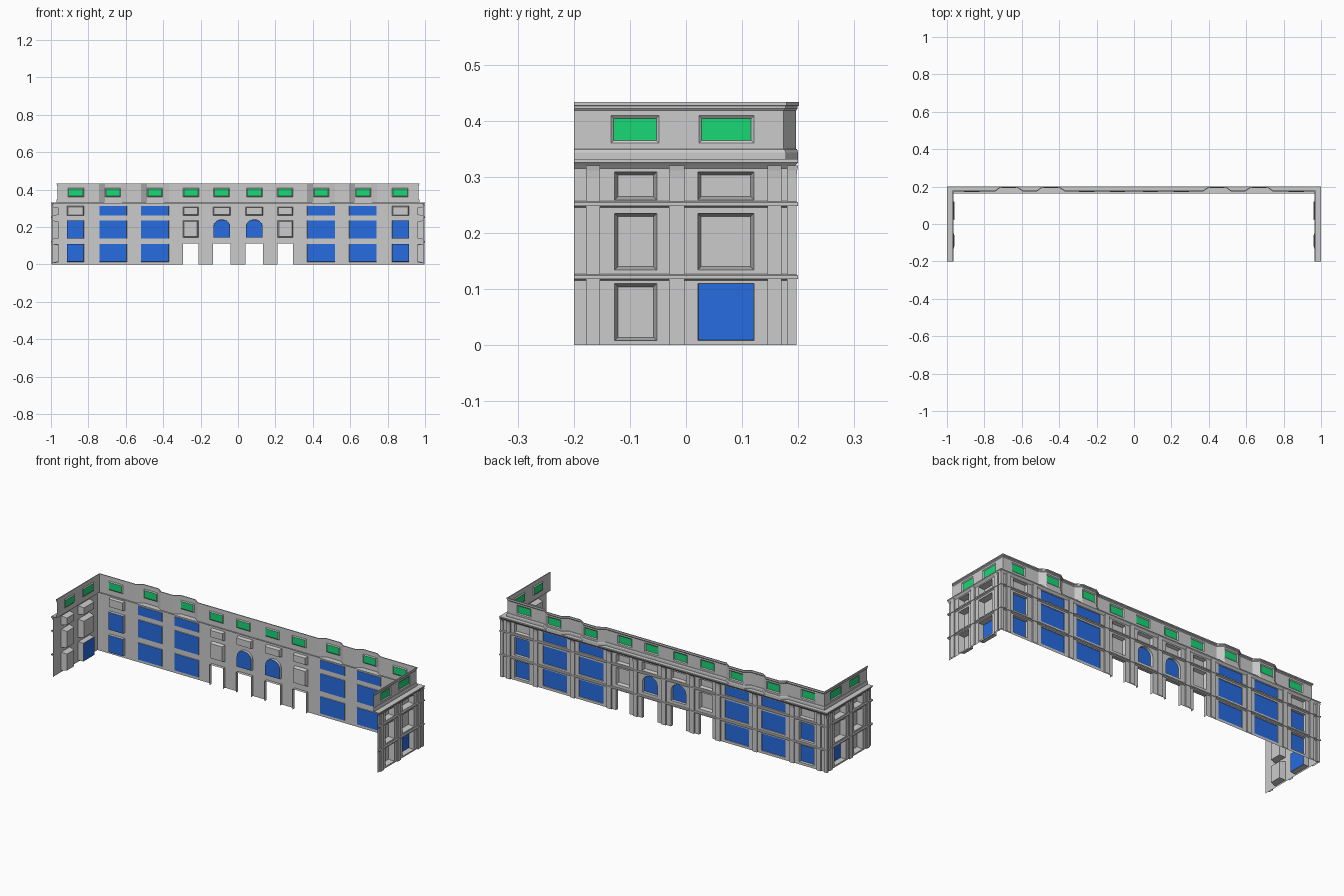
import bpy, bmesh, math
from mathutils import Vector

if "Cube" in bpy.data.objects:
    bpy.data.objects.remove(bpy.data.objects["Cube"])

W, Y, END = 0.99, 0.19, -0.2        # wall planes and open end of the wings
PX, PY, BAY = 0.966, 0.174, 0.196   # parapet planes and projecting bays
MATS = {}
for key, col in (("blue", (0.02, 0.15, 0.75, 1)), ("green", (0.01, 0.68, 0.18, 1))):
    MATS[key] = bpy.data.materials.new(key + "_glass")
    MATS[key].diffuse_color = col


def face(bm, pts, look):
    """Add a polygon facing the look direction."""
    f = bm.faces.new([bm.verts.new(p) for p in pts])
    f.normal_update()
    if f.normal.dot(look) < 0:
        f.normal_flip()


def finish(bm, name, mat=None):
    """Right half mesh, mirrored to the left."""
    bmesh.ops.remove_doubles(bm, verts=bm.verts, dist=1e-5)
    me = bpy.data.meshes.new(name)
    bm.to_mesh(me)
    bm.free()
    if mat:
        me.materials.append(mat)
    ob = bpy.data.objects.new(name, me)
    bpy.context.collection.objects.link(ob)
    ob.modifiers.new("mirror", 'MIRROR').merge_threshold = 1e-5


def frame(a, b):
    a, b = Vector((*a, 0)), Vector((*b, 0))
    t = (b - a).normalized()
    n = Vector((t.y, -t.x, 0))
    return a, b, n, lambda u, d, z: a + t * u + n * d + Vector((0, 0, z))


def outline(u0, u1, z0, z1, arch):
    """Opening outline, with a round head when arched."""
    if not arch:
        return [(u0, z0), (u1, z0), (u1, z1), (u0, z1)]
    r, c = (u1 - u0) / 2, (u0 + u1) / 2
    h = r * 0.9
    return [(u0, z0), (u1, z0)] + [(c + r * math.cos(math.pi * i / 12), z1 - h + h * math.sin(math.pi * i / 12))
                                   for i in range(13)]


def wall(bms, a, b, z0, z1, opens=()):
    """Wall sheet from a to b. Opening: world range, z range, depth, bevel, fill."""
    a, b, n, P = frame(a, b)
    ax = 0 if abs(n.y) > 0.5 else 1
    s = 1 if b[ax] > a[ax] else -1
    L = (b - a).length
    ops = []
    for o in opens:
        u = sorted(((o[0] - a[ax]) * s, (o[1] - a[ax]) * s))
        ops.append((u[0], u[1], *o[2:]))
    us = sorted({0, L, *[round(v, 5) for o in ops for v in o[:2]]})
    zs = sorted({z0, z1, *[v for o in ops for v in o[2:4]]})
    g = bms["grey"]
    for p, q in zip(us, us[1:]):
        for r, t in zip(zs, zs[1:]):
            cu, cz = (p + q) / 2, (r + t) / 2
            if not any(o[0] < cu < o[1] and o[2] < cz < o[3] for o in ops):
                face(g, [P(p, 0, r), P(q, 0, r), P(q, 0, t), P(p, 0, t)], n)
    for u0, u1, l, h, dep, bev, fill in ops:
        arch = fill == "arch"
        rim = outline(u0, u1, l, h, arch)
        back = outline(u0 + bev, u1 - bev, l + bev, h - bev, arch)
        mid = P((u0 + u1) / 2, 0, (l + h) / 2)
        for i in range(len(rim)):
            j = (i + 1) % len(rim)
            if (rim[i][0] - rim[j][0]) ** 2 + (rim[i][1] - rim[j][1]) ** 2 < 1e-10:
                continue
            if l <= 0 and i == 0:
                continue
            pts = [P(rim[i][0], 0, rim[i][1]), P(rim[j][0], 0, rim[j][1]),
                   P(back[j][0], -dep, back[j][1]), P(back[i][0], -dep, back[i][1])]
            face(g, pts, mid - pts[0] * 0.5 - pts[1] * 0.5)
        if arch:    # spandrels beside the round head
            for i in range(2, 14):
                p, q = rim[i], rim[i + 1]
                c = (u1, h) if i < 8 else (u0, h)
                face(g, [P(c[0], 0, c[1]), P(p[0], 0, p[1]), P(q[0], 0, q[1])], n)
        if fill != "none":
            face(bms["blue" if arch else fill], [P(x, -dep, z) for x, z in back], n)


def sweep(name, path, profile):
    """Moulding profile (outward, z) swept along a path with mitred corners."""
    bm = bmesh.new()
    ns = [frame(p, q)[2] for p, q in zip(path, path[1:])]
    rows = []
    for i, p in enumerate(path):
        m, k = ns[max(i - 1, 0)], ns[min(i, len(ns) - 1)]
        v = (m + k) / (1 + m.dot(k))
        rows.append([Vector((*p, z)) + v * d for d, z in profile])
    for i, n in enumerate(ns):
        for k in range(len(profile) - 1):
            dd, dz = profile[k + 1][0] - profile[k][0], profile[k + 1][1] - profile[k][1]
            face(bm, [rows[i][k], rows[i + 1][k], rows[i + 1][k + 1], rows[i][k + 1]],
                 n * dz - Vector((0, 0, dd)))
    finish(bm, name)


def new_set():
    return {k: bmesh.new() for k in ("grey", "blue", "green")}


# Main walls: three storeys of windows, doors and panels
floors = ((0.014, 0.109), (0.138, 0.236), (0.261, 0.312))
back_open = []
for x0, x1, dep in ((0.37, 0.519, 0.003), (0.594, 0.741, 0.003), (0.824, 0.914, 0.014)):
    for i, (l, h) in enumerate(floors):
        panel = i == 2 and x0 > 0.8
        back_open.append((x0, x1, l, h, dep, 0.004 if panel else 0.001, "grey" if panel else "blue"))
for x0, x1 in ((0.041, 0.134), (0.212, 0.294)):
    back_open.append((x0, x1, 0, 0.112, 0.017, 0, "none"))
    back_open.append((x0, x1, 0.261, 0.308, 0.017, 0.005, "grey"))
back_open.append((0.042, 0.132, 0.143, 0.24, 0.014, 0.001, "arch"))
back_open.append((0.212, 0.294, 0.143, 0.236, 0.017, 0.006, "grey"))
side_open = []
for y0, y1 in ((-0.127, -0.052), (0.021, 0.121)):
    for i, (l, h) in enumerate(((0.008, 0.11), (0.134, 0.235), (0.259, 0.309))):
        glazed = i == 0 and y0 > 0
        side_open.append((y0, y1, l, h, 0.031, 0.001 if glazed else 0.006, "blue" if glazed else "grey"))
bms = new_set()
wall(bms, (W, Y), (0, Y), 0, 0.327, back_open)
wall(bms, (W, END), (W, Y), 0, 0.327, side_open)
bms["green"].free()
finish(bms["grey"], "main_wall")
finish(bms["blue"], "window_glass", MATS["blue"])

# Parapet with projecting bays and upper windows
ppath = [(PX, END), (PX, PY), (0.743, PY), (0.711, BAY), (0.626, BAY), (0.594, PY),
         (0.519, PY), (0.487, BAY), (0.402, BAY), (0.37, PY), (0, PY)]
lights = {0: [(-0.134, -0.048), (0.023, 0.121)], 1: [(0.824, 0.910)], 3: [(0.627, 0.710)],
          7: [(0.403, 0.486)], 9: [(0.209, 0.295), (0.045, 0.131)]}
bms = new_set()
for i, (p, q) in enumerate(zip(ppath, ppath[1:])):
    wall(bms, p, q, 0.332, 0.433, [(s, t, 0.36, 0.409, 0.004, 0.005, "green") for s, t in lights.get(i, [])])
bms["blue"].free()
finish(bms["grey"], "parapet_wall")
finish(bms["green"], "parapet_glass", MATS["green"])
sweep("parapet_coping", ppath, [(0, 0.418), (0.003, 0.422), (0.003, 0.426), (0.005, 0.427), (0.005, 0.433), (0, 0.433)])
sweep("parapet_base", ppath, [(0.004, 0.332), (0.004, 0.343), (0.002, 0.349), (0, 0.350)])

# String courses and main cornice with its ledge
wpath = [(W, END), (W, Y), (0, Y)]
for name, z in (("lower_string_course", 0.115), ("upper_string_course", 0.245)):
    sweep(name, wpath, [(0, z), (0.006, z + 0.003), (0.010, z + 0.003), (0.010, z + 0.009), (0.006, z + 0.012), (0, z + 0.012)])
sweep("cornice", wpath, [(0, 0.315), (0.006, 0.322), (0.010, 0.326), (0.010, 0.332), (-0.026, 0.332)])

# Pilasters with flared heads
bm = bmesh.new()


def pilaster(a, b):
    a, b, n, P = frame(a, b)
    L = (b - a).length
    t = (b - a).normalized()
    prof = [(0.007, 0), (0.007, 0.3), (0.008, 0.311), (0.010, 0.32)]
    for (d, z), (e, y) in zip(prof, prof[1:]):
        face(bm, [P(0, d, z), P(L, d, z), P(L, e, y), P(0, e, y)], n)
        for u, look in ((0, -t), (L, t)):
            face(bm, [P(u, 0, z), P(u, d, z), P(u, e, y), P(u, 0, y)], look)


for y0, y1 in ((-0.178, -0.153), (-0.03, -0.003), (0.145, 0.17), (0.18, Y + 0.007)):
    pilaster((W, y0), (W, y1))
for x0, x1 in ((0, 0.014), (0.16, 0.187), (0.319, 0.346), (0.543, 0.57), (0.769, 0.796), (0.935, 0.96), (0.98, W + 0.007)):
    pilaster((x1, Y), (x0, Y))
finish(bm, "pilasters")

for m in bpy.data.materials:
    if m.users and not m.is_grease_pencil:
        m.use_nodes = True
        m.node_tree.nodes["Principled BSDF"].inputs["Base Color"].default_value = m.diffuse_color
